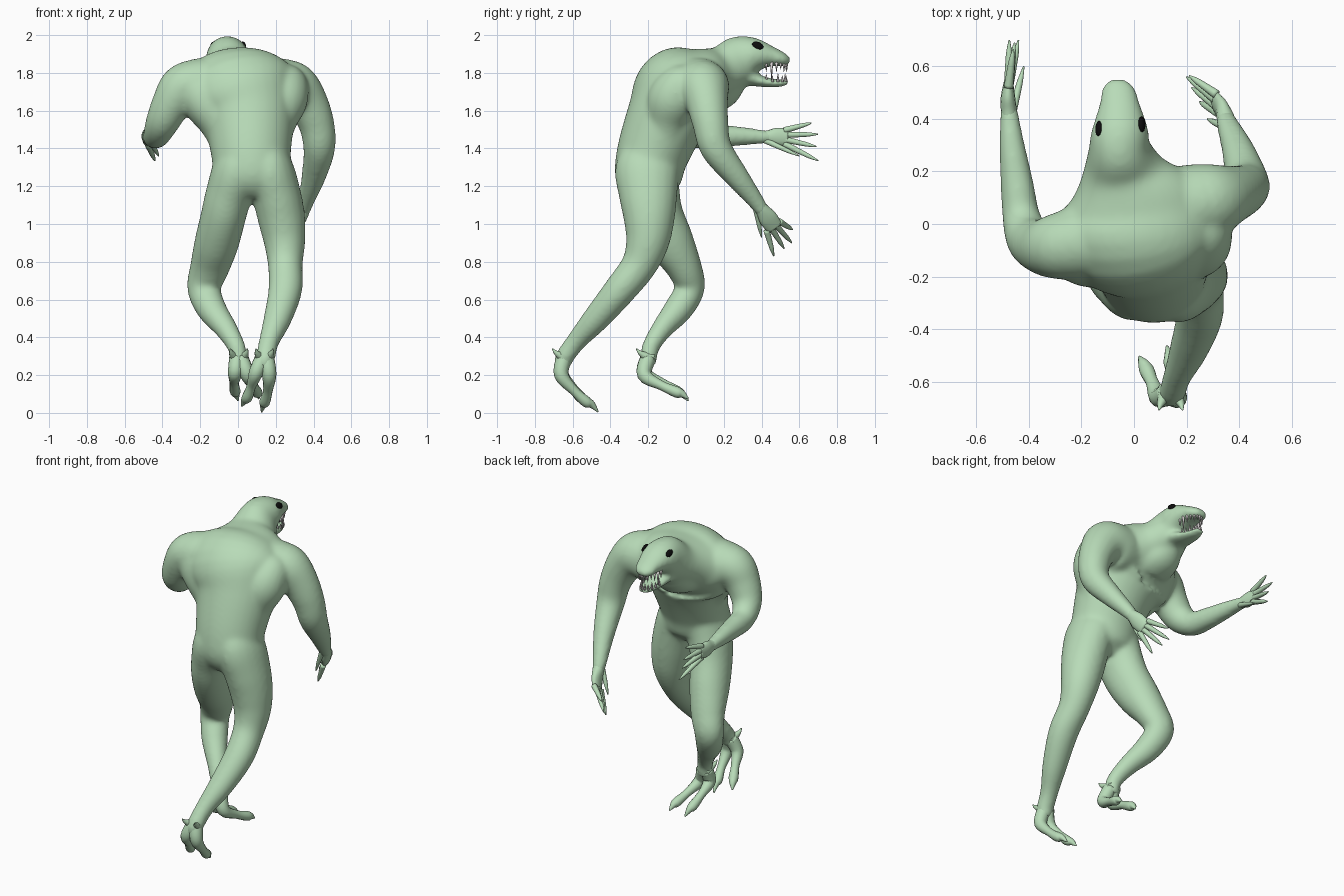
import bpy, bmesh, math
from mathutils import Vector, Matrix


def material(name, col):
    m = bpy.data.materials.new(name)
    m.diffuse_color = (*col, 1)
    return m


GREEN = material("pale green skin", (0.48, 0.71, 0.48))
BLACK = material("eye black", (0.004, 0.004, 0.004))
IVORY = material("tooth ivory", (0.68, 0.64, 0.64))


def spline(keys, steps=5):
    """Catmull-Rom through (x, y, z, half width, half depth) keys."""
    keys = [tuple(k) if len(k) == 5 else (*k, k[3]) for k in keys]
    p = [keys[0]] + keys + [keys[-1]]
    out = []
    for i in range(1, len(p) - 2):
        for s in range(steps):
            t = s / steps
            out.append([0.5 * (2 * b + (c - a) * t + (2 * a - 5 * b + 4 * c - d) * t * t
                        + (3 * b - a - 3 * c + d) * t ** 3)
                        for a, b, c, d in zip(*p[i - 1:i + 3])])
    return out + [list(keys[-1])]


def tube(bm, keys, sides=20):
    """Closed loft of elliptical rings along a smooth path."""
    pts = spline(keys)
    pos = [Vector(q[:3]) for q in pts]
    rings = []
    for i, q in enumerate(pts):
        t = (pos[min(i + 1, len(pos) - 1)] - pos[max(i - 1, 0)]).normalized()
        side = (Vector((1, 0, 0)) - t * t.x).normalized()
        up = side.cross(t)
        rings.append([bm.verts.new(pos[i]
                      + side * max(q[3], .003) * math.cos(2 * math.pi * k / sides)
                      + up * max(q[4], .003) * math.sin(2 * math.pi * k / sides))
                      for k in range(sides)])
    for a, b in zip(rings, rings[1:]):
        for k in range(sides):
            n = (k + 1) % sides
            bm.faces.new((a[k], a[n], b[n], b[k]))
    bm.faces.new(rings[0][::-1])
    bm.faces.new(rings[-1])


def finish(bm, name, mat):
    bmesh.ops.recalc_face_normals(bm, faces=bm.faces)
    me = bpy.data.meshes.new(name)
    bm.to_mesh(me)
    bm.free()
    me.materials.append(mat)
    me.polygons.foreach_set("use_smooth", [True] * len(me.polygons))
    ob = bpy.data.objects.new(name, me)
    bpy.context.collection.objects.link(ob)
    return ob


# Body: torso into head, throat, jaw, shoulder blades, arms and legs, fused by a voxel remesh
body = bmesh.new()
tube(body, [(.08, -.2, 1.14, .11, .1), (.08, -.2, 1.22, .205, .17), (.07, -.18, 1.36, .21, .19),
            (.055, -.095, 1.58, .25, .215), (.01, -.03, 1.71, .31, .235), (-.01, .09, 1.765, .27, .172),
            (-.04, .2, 1.81, .165, .135), (-.055, .29, 1.868, .118, .132),
            (-.053, .36, 1.893, .108, .098), (-.055, .45, 1.887, .08, .055),
            (-.06, .52, 1.868, .063, .035), (-.06, .55, 1.858, .035, .017)], 32)
tube(body, [(-.03, .12, 1.68, .15, .1), (-.045, .19, 1.71, .13, .1), (-.055, .24, 1.76, .1, .085),
            (-.055, .28, 1.8, .08, .07)])
tube(body, [(-.055, .25, 1.79, .09, .07), (-.055, .33, 1.775, .085, .045), (-.055, .4, 1.755, .07, .03),
            (-.058, .48, 1.745, .052, .022), (-.06, .54, 1.752, .03, .018)])
tube(body, [(.18, -.11, 1.42, .09), (.2, -.1, 1.55, .115), (.235, -.07, 1.66, .135), (.255, -.02, 1.74, .115),
            (.24, .04, 1.78, .07)])
tube(body, [(-.05, -.14, 1.42, .09), (-.1, -.13, 1.55, .115), (-.18, -.115, 1.66, .125),
            (-.22, -.09, 1.74, .115), (-.22, -.06, 1.78, .07)])
tube(body, [(.05, .04, 1.73, .15), (.2, .07, 1.725, .155), (.29, .09, 1.715, .145), (.36, .11, 1.65, .115),
            (.415, .13, 1.53, .096),
            (.43, .16, 1.4, .085), (.4, .27, 1.25, .065), (.36, .37, 1.12, .045), (.345, .41, 1.06, .036)])
tube(body, [(-.05, -.04, 1.73, .15), (-.2, -.07, 1.735, .145), (-.29, -.085, 1.72, .128),
            (-.35, -.085, 1.64, .107),
            (-.4, -.055, 1.54, .09), (-.43, .03, 1.475, .073), (-.445, .15, 1.465, .064),
            (-.465, .3, 1.465, .05), (-.475, .42, 1.46, .036), (-.48, .46, 1.46, .032)])
tube(body, [(.13, -.17, 1.44, .08, .11), (.16, -.205, 1.3, .13, .168), (.205, -.2, 1.15, .13, .155),
            (.232, -.195, 1.02, .125, .135), (.247, -.205, .9, .11, .115),
            (.25, -.25, .78, .092, .095), (.25, -.35, .65, .09, .086), (.21, -.475, .5, .075, .072),
            (.165, -.58, .38, .055, .054), (.145, -.645, .29, .052, .05), (.135, -.65, .24, .045)])
tube(body, [(.03, -.17, 1.44, .08, .11), (0, -.2, 1.3, .13, .168), (-.05, -.18, 1.15, .124, .15),
            (-.078, -.15, 1.04, .12, .14), (-.113, -.08, .9, .118, .125),
            (-.15, -.01, .77, .105, .095), (-.18, .02, .66, .09, .08), (-.14, -.04, .55, .08, .077),
            (-.06, -.13, .44, .06, .057), (-.005, -.19, .34, .048, .047), (.005, -.2, .25, .045)])
body = finish(body, "body", GREEN)
rm = body.modifiers.new("fuse", "REMESH")
rm.mode = "VOXEL"
rm.voxel_size = .011
rm.use_smooth_shade = True
sm = body.modifiers.new("soften", "SMOOTH")
sm.factor = .5
sm.iterations = 22


# Hands: flat palm with tapering clawed fingers, thumb last
def hand(name, palm, base, spread, tips):
    bm = bmesh.new()
    tube(bm, palm, 14)
    for i, tip in enumerate(tips):
        a = Vector(base) + Vector(spread) * (i - 1.5)
        b = Vector(tip)
        if i == 4:
            a = Vector(palm[0][:3])
        mid = a.lerp(b, .5)
        tube(bm, [(*a, .018), (*mid, .014), (*a.lerp(b, .75), .011), (*b, .003)], 10)
    finish(bm, name, GREEN)


hand("left_hand", [(-.475, .38, 1.46, .03, .03), (-.477, .43, 1.46, .03, .036),
                   (-.48, .48, 1.46, .028, .05), (-.478, .54, 1.46, .018, .045)],
     (-.478, .52, 1.46), (0, 0, -.024),
     [(-.46, .665, 1.535), (-.475, .70, 1.475), (-.455, .69, 1.41), (-.44, .7, 1.335), (-.42, .6, 1.36)])
hand("right_hand", [(.365, .36, 1.13, .03, .03), (.35, .4, 1.08, .034, .036),
                    (.335, .435, 1.03, .026, .05), (.31, .47, .98, .018, .045)],
     (.315, .46, .99), (0, -.022, -.016),
     [(.21, .565, .97), (.2, .56, .9), (.22, .52, .87), (.25, .465, .83), (.28, .40, .93)])

# Feet: two long knuckled toes and two heel spurs each
feet = {
    "right_foot": ([[(.13, -.645, .29, .042), (.095, -.66, .21, .038), (.07, -.605, .14, .025),
                     (.05, -.56, .085, .029), (.035, -.53, .065, .02), (.02, -.505, .035, .004)],
                    [(.15, -.645, .29, .042), (.165, -.66, .2, .038), (.158, -.59, .115, .025),
                     (.142, -.53, .06, .029), (.135, -.5, .045, .02), (.125, -.465, .005, .004)]],
                   (.14, -.63, .305)),
    "left_foot": ([[(-.005, -.2, .29, .042), (-.015, -.22, .21, .038), (-.02, -.13, .16, .025),
                    (-.015, -.05, .115, .029), (-.01, -.02, .1, .02), (0, .012, .065, .004)],
                   [(.015, -.2, .29, .042), (.05, -.22, .2, .038), (.08, -.13, .145, .025),
                    (.1, -.05, .11, .029), (.105, -.02, .1, .02), (.11, .012, .075, .004)]],
                  (.005, -.185, .305)),
}
for name, (toes, ankle) in feet.items():
    bm = bmesh.new()
    for toe in toes:
        tube(bm, toe, 12)
    x, y, z = ankle
    for s in (-1, 1):
        tube(bm, [(x + s * .015, y, z - .02, .034), (x + s * .03, y - .035, z - .002, .022),
                  (x + s * .04, y - .06, z + .015, .012), (x + s * .045, y - .078, z + .035, .003)], 10)
    finish(bm, name, GREEN)

# Teeth: cones round the jaw edges, longer fangs at the back
bm = bmesh.new()
for z, d, rx, ry, length, n in ((1.857, -1, .06, .108, .052, 13), (1.752, 1, .046, .105, .045, 11)):
    for i in range(n):
        a = math.pi * i / (n - 1)
        size = length * (1.8 if d < 0 and i in (1, n - 2) else 1 - .25 * (i % 2))
        mat = Matrix.Translation((-.058 + rx * math.cos(a), .425 + ry * math.sin(a), z + d * size / 2))
        if d < 0:
            mat = mat @ Matrix.Rotation(math.pi, 4, "X")
        bmesh.ops.create_cone(bm, cap_ends=True, segments=8, radius1=.009, radius2=.001,
                              depth=size, matrix=mat)
finish(bm, "teeth", IVORY)

# Eyes: small flattened dark ovals on the sides of the head
for name, x, y, s in (("left_eye", -.134, .363, -1), ("right_eye", .03, .38, 1)):
    bm = bmesh.new()
    bmesh.ops.create_uvsphere(bm, u_segments=20, v_segments=12, radius=1,
                              matrix=Matrix.Translation((x, y, 1.945))
                              @ Matrix.Rotation(-.35, 4, "X") @ Matrix.Rotation(-s * .4, 4, "Y")
                              @ Matrix.Diagonal((.012, .031, .02, 1)))
    finish(bm, name, BLACK)
